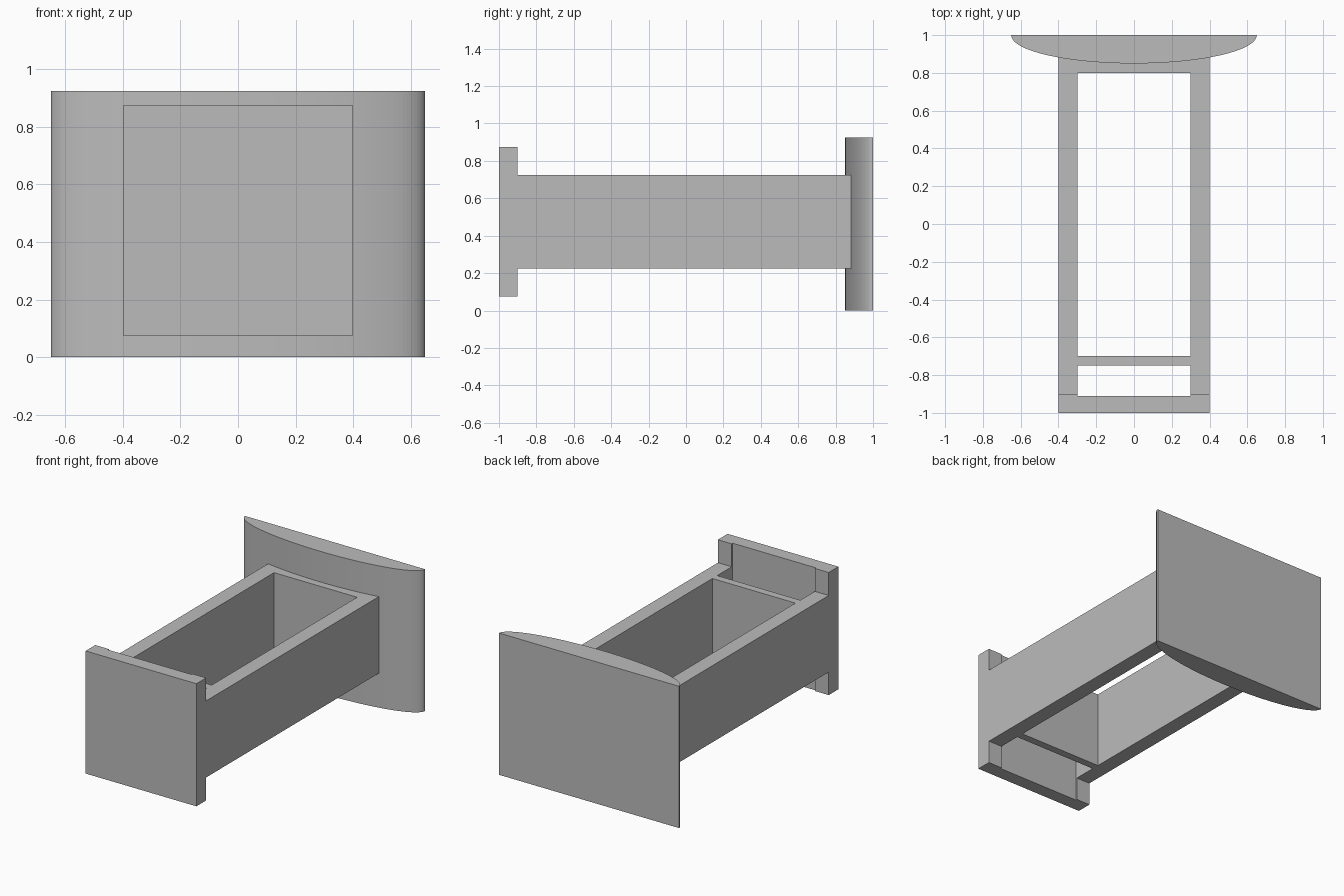
import bpy, bmesh, math

cube = bpy.data.objects.get("Cube")
if cube:
    bpy.data.objects.remove(cube, do_unlink=True)

grey = bpy.data.materials.new("plain_grey")
grey.use_nodes = True
colour = (0.5, 0.5, 0.5, 1)
grey.diffuse_color = colour
grey.node_tree.nodes["Principled BSDF"].inputs["Base Color"].default_value = colour


def prism(name, points, offset):
    """Extrude a closed outline of 3D points along an offset."""
    bm = bmesh.new()
    face = bm.faces.new([bm.verts.new(p) for p in points])
    new = bmesh.ops.extrude_face_region(bm, geom=[face])["geom"]
    bmesh.ops.translate(bm, vec=offset,
                        verts=[g for g in new if isinstance(g, bmesh.types.BMVert)])
    bmesh.ops.recalc_face_normals(bm, faces=bm.faces)
    mesh = bpy.data.meshes.new(name)
    bm.to_mesh(mesh)
    bm.free()
    mesh.materials.append(grey)
    obj = bpy.data.objects.new(name, mesh)
    bpy.context.collection.objects.link(obj)
    return obj


def cut_slot(target, half_width, y0, y1):
    """Cut a rectangular opening vertically through the target."""
    w = half_width
    cutter = prism("slot_cutter", [(-w, y0, -1), (w, y0, -1), (w, y1, -1), (-w, y1, -1)],
                   (0, 0, 3))
    cutter.hide_render = True
    mod = target.modifiers.new("slot", 'BOOLEAN')
    mod.operation = 'DIFFERENCE'
    mod.solver = 'EXACT'
    mod.object = cutter
    bpy.context.view_layer.objects.active = target
    bpy.ops.object.modifier_apply(modifier=mod.name)
    bpy.data.objects.remove(cutter, do_unlink=True)


# Frame: side profile with a tall front plate, extruded across the width
mid = 0.475
upper = [(-1, 0.4), (-0.9, 0.4), (-0.9, 0.25), (0.94, 0.25)]
profile = upper + [(y, -h) for y, h in reversed(upper)]
frame = prism("frame", [(-0.4, y, mid + h) for y, h in profile], (0.8, 0, 0))

# Main opening, and the front slot that also grooves the plate's rear face
cut_slot(frame, 0.3, -0.7, 0.8)
cut_slot(frame, 0.3, -0.91, -0.75)

# Back plate: half ellipse, flat at the rear
steps = 64
arc = [math.pi * i / steps for i in range(steps + 1)]
prism("back_plate",
      [(0.65 * math.cos(a), 1 - 0.15 * math.sin(a), 0) for a in arc],
      (0, 0, 0.925))
